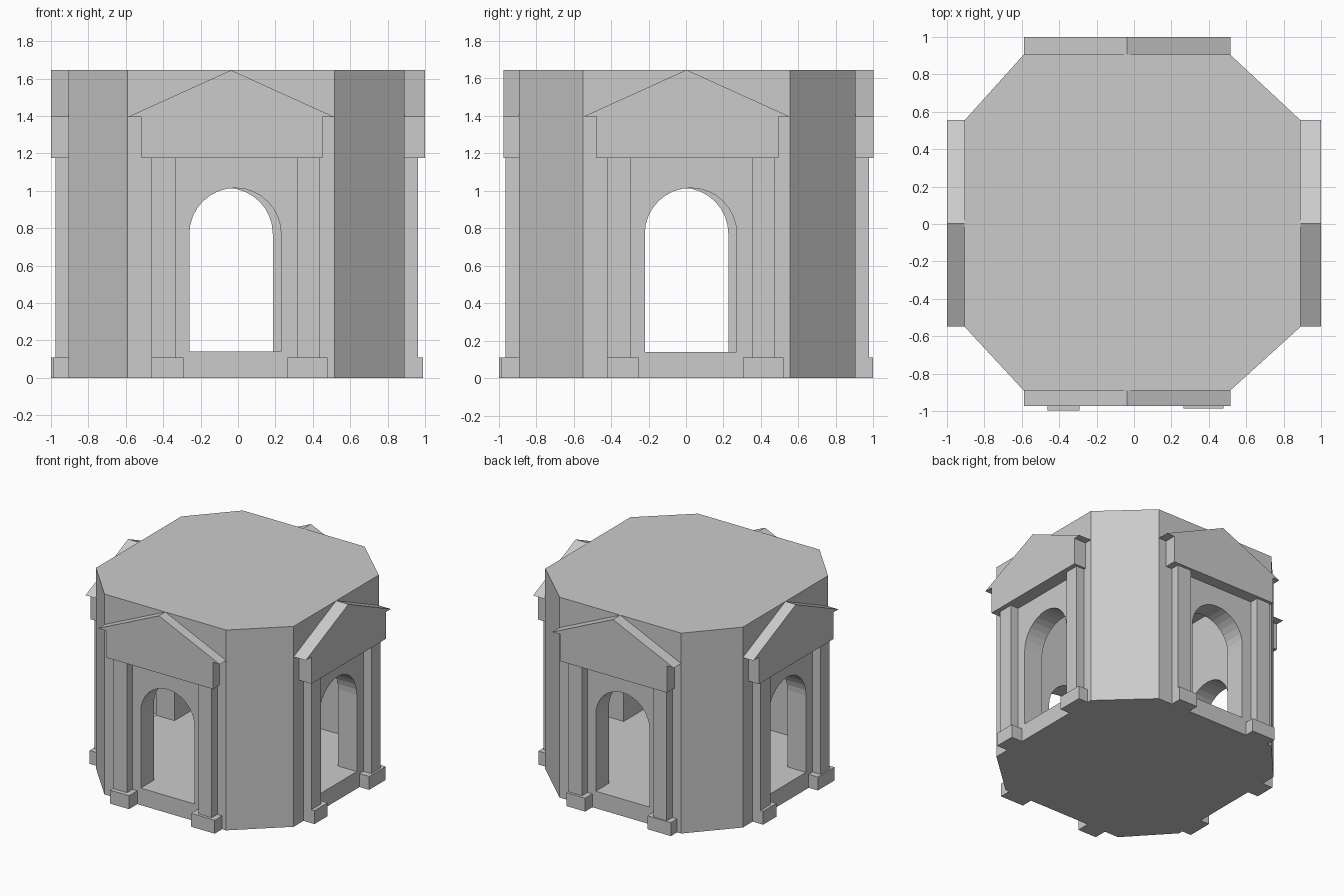
import bpy, bmesh, math
from mathutils import Matrix, Vector

if "Cube" in bpy.data.objects:
    bpy.data.objects.remove(bpy.data.objects["Cube"])

H = 1.645        # total height
FLOOR = 0.14     # sill and inner floor level


def prism(name, ring_a, ring_b):
    """Solid spanned between two matching rings of points."""
    bm = bmesh.new()
    a = [bm.verts.new(p) for p in ring_a]
    b = [bm.verts.new(p) for p in ring_b]
    bm.faces.new(a)
    bm.faces.new(b[::-1])
    n = len(a)
    for i in range(n):
        bm.faces.new((a[i], a[(i + 1) % n], b[(i + 1) % n], b[i]))
    bmesh.ops.recalc_face_normals(bm, faces=bm.faces)
    me = bpy.data.meshes.new(name)
    bm.to_mesh(me)
    bm.free()
    ob = bpy.data.objects.new(name, me)
    bpy.context.collection.objects.link(ob)
    return ob


def facade_prism(name, frame, profile, d0, d1):
    """Extrude a (sideways, up) profile along the outward direction of a facade."""
    origin, side, out = frame
    ring = lambda d: [origin + side * u + out * d + Vector((0, 0, z)) for u, z in profile]
    return prism(name, ring(d0), ring(d1))


def rect(u0, u1, z0, z1):
    return [(u0, z0), (u1, z0), (u1, z1), (u0, z1)]


# Octagonal body and its hollow
outer = [(-.59, -.89), (.515, -.89), (.89, -.55), (.89, .555),
         (.515, .905), (-.59, .905), (-.905, .555), (-.905, -.55)]
inner = [(-.52, -.72), (.445, -.72), (.72, -.475), (.72, .48),
         (.445, .735), (-.52, .735), (-.735, .48), (-.735, -.475)]
body = prism("body", [(x, y, 0) for x, y in outer], [(x, y, H) for x, y in outer])
cutters = [prism("hollow_cutter", [(x, y, FLOOR) for x, y in inner],
                 [(x, y, 1.6) for x, y in inner])]

# Round-headed doorway profile
R, CU, SPRING = 0.245, 0.022, 0.77
arch = [(CU - R, FLOOR), (CU + R, FLOOR)]
arch += [(CU + R * math.cos(math.pi * i / 16), SPRING + R * math.sin(math.pi * i / 16))
         for i in range(17)]

# Four facades: wall centre, turn angle, pediment depth, plinth depth
facades = {
    "front": ((-.037, -.89), 0, .083, .108),
    "right": ((.89, .003), 90, .11, .10),
    "back": ((-.037, .905), 180, .095, .093),
    "left": ((-.905, .003), 270, .095, .095),
}
IN = -0.03       # parts are sunk slightly into the wall
for side_name, ((cx, cy), turn, ped, plinth) in facades.items():
    rot = Matrix.Rotation(math.radians(turn), 3, 'Z')
    frame = (Vector((cx, cy, 0)), rot @ Vector((1, 0, 0)), rot @ Vector((0, -1, 0)))
    cutters.append(facade_prism(side_name + "_door_cutter", frame, arch, -0.3, 0.05))
    # Entablature and gable in one outline
    gable = [(-.48, 1.175), (.49, 1.175), (.49, 1.395), (.552, 1.395),
             (0, H), (-.552, 1.395), (-.48, 1.395)]
    facade_prism(side_name + "_pediment", frame, gable, IN, ped)
    # Pilasters on plinths
    facade_prism(side_name + "_pilaster_left", frame, rect(-.425, -.298, .11, 1.175), IN, .072)
    facade_prism(side_name + "_pilaster_right", frame, rect(.353, .472, .11, 1.175), IN, .072)
    facade_prism(side_name + "_plinth_left", frame, rect(-.425, -.254, 0, .11), IN, plinth)
    facade_prism(side_name + "_plinth_right", frame, rect(.302, .516, 0, .11), IN, plinth - .012)

# Carve the hollow and doorways, then drop the cutters
for c in cutters:
    c.hide_render = True
    m = body.modifiers.new(c.name, 'BOOLEAN')
    m.operation = 'DIFFERENCE'
    m.solver = 'EXACT'
    m.object = c
bpy.context.view_layer.update()
carved = bpy.data.meshes.new_from_object(
    body.evaluated_get(bpy.context.evaluated_depsgraph_get()))
body.modifiers.clear()
body.data = carved
for c in cutters:
    bpy.data.objects.remove(c)
